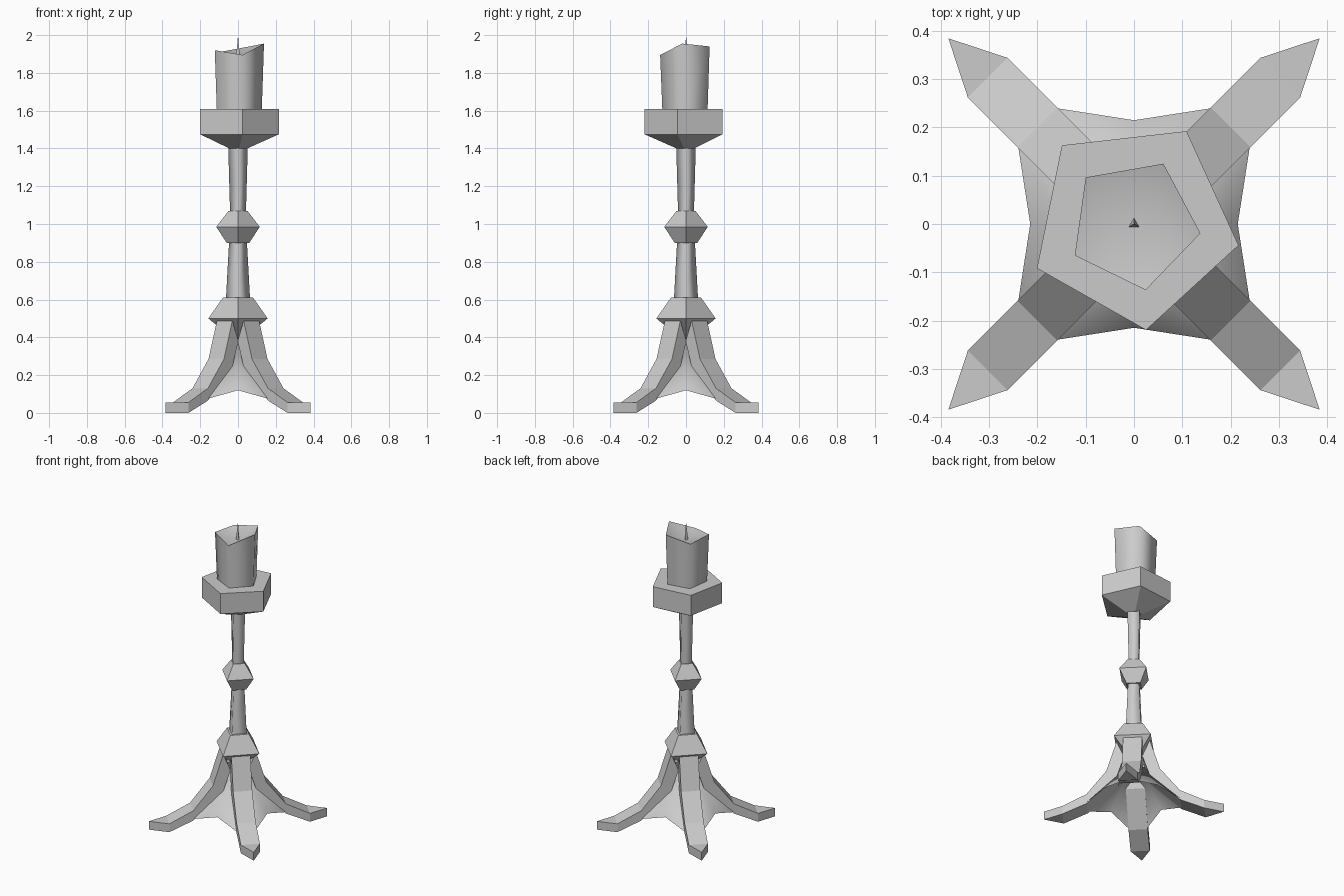
import bpy, bmesh
from math import sin, cos, radians, pi

if "Cube" in bpy.data.objects:
    bpy.data.objects.remove(bpy.data.objects["Cube"])


def finish(name, bm, smooth=None):
    bmesh.ops.recalc_face_normals(bm, faces=bm.faces)
    me = bpy.data.meshes.new(name)
    bm.to_mesh(me)
    bm.free()
    ob = bpy.data.objects.new(name, me)
    bpy.context.collection.objects.link(ob)
    if smooth:
        bpy.ops.object.select_all(action='DESELECT')
        ob.select_set(True)
        bpy.context.view_layer.objects.active = ob
        bpy.ops.object.shade_smooth_by_angle(angle=radians(smooth))
    return ob


def turned(name, profile, sides, start=0, smooth=None, caps=False):
    """Stack of n-sided rings from (radius, z) pairs; radius 0 makes a point."""
    bm = bmesh.new()
    rings = []
    for r, z in profile:
        n = sides if r > 0 else 1
        rings.append([bm.verts.new((r * cos(radians(start) + 2 * pi * i / sides),
                                    r * sin(radians(start) + 2 * pi * i / sides), z))
                      for i in range(n)])
    for a, b in zip(rings, rings[1:]):
        for i in range(sides):
            j = (i + 1) % sides
            quad = [a[i % len(a)], a[j % len(a)], b[j % len(b)], b[i % len(b)]]
            bm.faces.new(list(dict.fromkeys(quad)))
    if caps:
        for ring in (rings[0], rings[-1]):
            if len(ring) > 2:
                bm.faces.new(ring)
    return finish(name, bm, smooth)


# Square stem, corners on the axes
turned("collar", [(0, 0.37), (0.157, 0.5), (0.08, 0.61)], 4, caps=True)
turned("lower_shaft", [(0.064, 0.6), (0.047, 0.91)], 4, smooth=120)
turned("knob", [(0.06, 0.9), (0.115, 0.985), (0.05, 1.07)], 4, caps=True)
turned("upper_shaft", [(0.042, 1.06), (0.052, 1.42)], 4, smooth=120)

# Five-sided dish
turned("dish", [(0.05, 1.4), (0.221, 1.475), (0.221, 1.61)], 5, -11.5, caps=True)

# Candle with an uneven rim and a sunken top
bm = bmesh.new()
angles = [radians(-8 + 72 * i) for i in range(5)]
rim_z = [1.955, 1.94, 1.91, 1.92, 1.895]
base = [bm.verts.new((0.127 * cos(a), 0.127 * sin(a), 1.6)) for a in angles]
rim = [bm.verts.new((0.139 * cos(a), 0.139 * sin(a), z)) for a, z in zip(angles, rim_z)]
dip = bm.verts.new((0, 0, 1.875))
for i in range(5):
    j = (i + 1) % 5
    bm.faces.new((base[i], base[j], rim[j], rim[i]))
    bm.faces.new((rim[i], rim[j], dip))
finish("candle", bm, 80)
turned("wick", [(0.013, 1.87), (0, 2.0)], 3, -30)

# Four diagonal legs: (distance out, top z, bottom z) at each station
half = 0.058
stations = [(0.10, 0.488, 0.055, 0.38), (0.163, 0.285, 0.10, 0.245),
            (0.283, 0.13, 0.283, 0.065), (0.429, 0.055, 0.429, 0.0)]
for k in range(4):
    ang = pi / 4 + k * pi / 2

    def place(r, s, z):
        return bm.verts.new((r * cos(ang) - s * sin(ang), r * sin(ang) + s * cos(ang), z))

    bm = bmesh.new()
    rings = [[place(rt, -half, zt), place(rt, half, zt),
              place(rb, half, zb), place(rb, -half, zb)] for rt, zt, rb, zb in stations]
    for a, b in zip(rings, rings[1:]):
        for i in range(4):
            j = (i + 1) % 4
            bm.faces.new((a[i], a[j], b[j], b[i]))
    bm.faces.new(rings[0])
    # pointed toe
    t0, t1, b1, b0 = rings[-1]
    top, bot = place(0.544, 0, 0.055), place(0.544, 0, 0)
    for f in ((t0, t1, top), (b0, b1, bot), (t0, top, bot, b0), (t1, top, bot, b1)):
        bm.faces.new(f)
    finish(f"leg_{k + 1}", bm)

# Star-shaped skirt between the legs, long corners under the legs
bm = bmesh.new()
apex = bm.verts.new((0, 0, 0.39))
edge = []
for i in range(8):
    r, z = (0.215, 0.12) if i % 2 == 0 else (0.36, 0.048)
    edge.append(bm.verts.new((r * cos(i * pi / 4), r * sin(i * pi / 4), z)))
for i in range(8):
    bm.faces.new((apex, edge[i], edge[(i + 1) % 8]))
finish("skirt", bm, 120)
